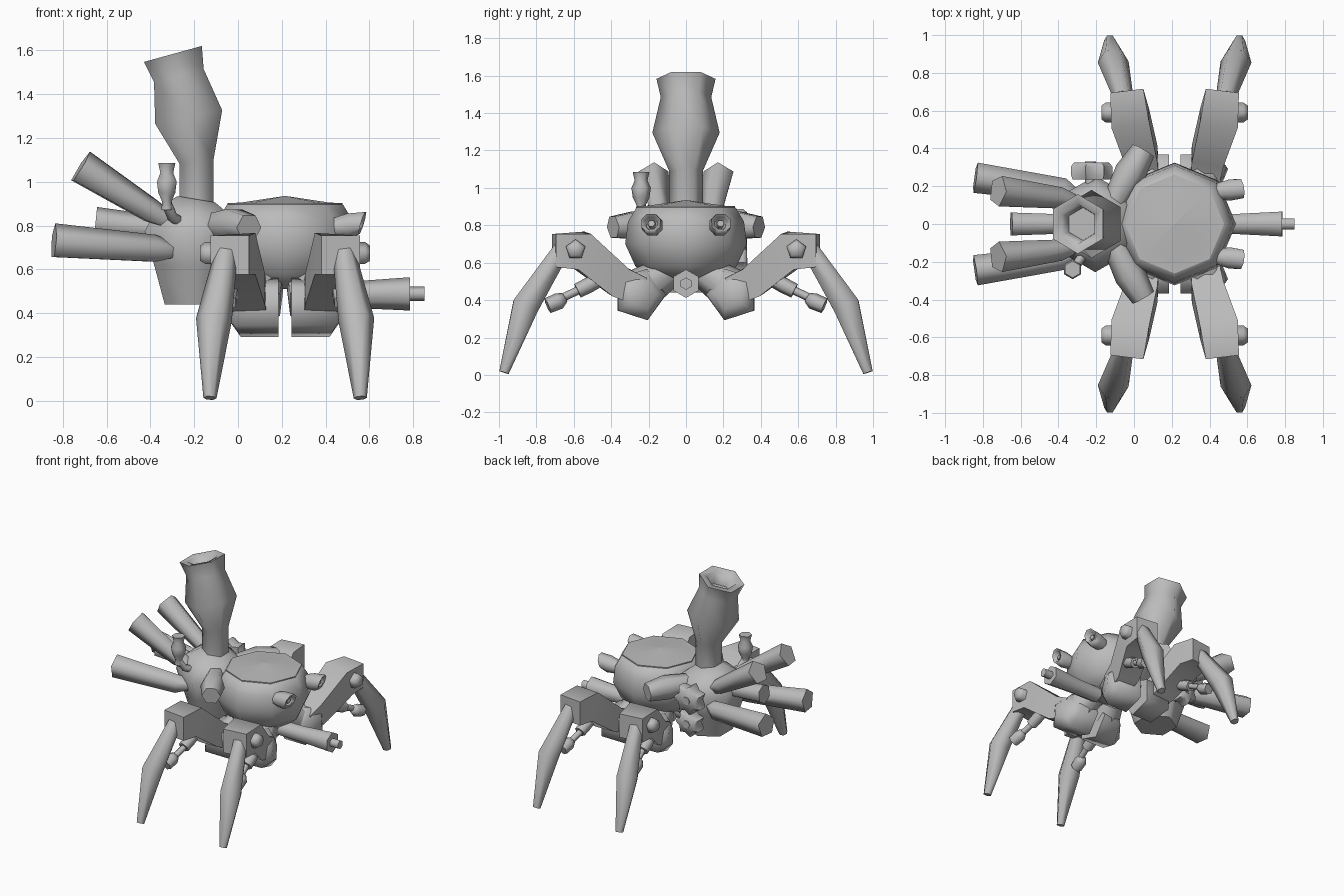
import bpy, bmesh
from math import pi, cos, sin, radians
from mathutils import Vector

cube = bpy.data.objects.get("Cube")
if cube:
    bpy.data.objects.remove(cube)

GREY = (0.5, 0.5, 0.5, 1)
metal = bpy.data.materials.new("plain grey metal")
metal.use_nodes = True
metal.diffuse_color = GREY
metal.node_tree.nodes["Principled BSDF"].inputs["Base Color"].default_value = GREY

parts = []
X, Y, Z = Vector((1, 0, 0)), Vector((0, 1, 0)), Vector((0, 0, 1))
MID = 0.215     # fore-aft centre of the head and legs


def tube(name, stations, sides=6, ref=Z, phase=0, hollow=0, star=1, fx=1, sy=1):
    """Loft rings along (x, y, z, radius) stations; optional bore, teeth and mirroring."""
    pts = [Vector(s[:3]) for s in stations]
    last = len(pts) - 1
    rings = []
    for i, p in enumerate(pts):
        t = Vector()
        if i > 0:
            t += (p - pts[i - 1]).normalized()
        if i < last:
            t += (pts[i + 1] - p).normalized()
        rings.append((p, t.normalized(), stations[i][3]))
    if hollow:
        p, t, r = rings[-1]
        rings += [(p - t * 0.006, t, r * 0.66), (p - t * hollow, t, r * 0.55)]
    bm = bmesh.new()
    loops = []
    for p, t, r in rings:
        u = t.cross(ref).normalized()
        v = u.cross(t)
        loop = []
        for k in range(sides):
            a = 2 * pi * k / sides + radians(phase)
            rad = r * (star if k % 2 else 1)
            co = p + (u * cos(a) + v * sin(a)) * rad
            loop.append(bm.verts.new((MID + fx * (co.x - MID), sy * co.y, co.z)))
        loops.append(loop)
    for a, b in zip(loops, loops[1:]):
        for k in range(sides):
            n = (k + 1) % sides
            bm.faces.new((a[k], a[n], b[n], b[k]))
    bm.faces.new(loops[0])
    bm.faces.new(loops[-1])
    bmesh.ops.recalc_face_normals(bm, faces=bm.faces)
    mesh = bpy.data.meshes.new(name)
    bm.to_mesh(mesh)
    bm.free()
    mesh.materials.append(metal)
    ob = bpy.data.objects.new(name, mesh)
    bpy.context.collection.objects.link(ob)
    parts.append(ob)
    return ob


# Octagonal head with a shallow peaked lid
tube("head", [(MID, 0, z, r) for z, r in (
    (0.51, 0.18), (0.58, 0.27), (0.70, 0.325), (0.82, 0.31), (0.895, 0.265))], sides=8, ref=Y)
tube("head_lid", [(MID, 0, z, r) for z, r in ((0.86, 0.262), (0.902, 0.262), (0.905, 0.2), (0.935, 0.002))],
     sides=8, ref=Y)

# Boiler behind the head
tube("boiler", [(-0.20, 0, 0.44, 0.155), (-0.20, 0, 0.62, 0.21), (-0.205, 0, 0.77, 0.255),
                (-0.20, 0, 0.86, 0.20), (-0.19, 0, 0.92, 0.10)], ref=Y, phase=30)

# Leaning chimney
tube("chimney", [(-0.19, 0, 0.85, 0.09), (-0.19, 0, 1.09, 0.09), (-0.225, 0, 1.295, 0.18),
                 (-0.27, 0, 1.485, 0.135), (-0.297, 0, 1.583, 0.158)],
     ref=Y, phase=30, hollow=0.10)

# Nose gun
tube("gun_barrel", [(0.35, 0, 0.485, 0.06), (0.55, 0, 0.485, 0.062), (0.785, 0, 0.488, 0.076)], phase=30)
tube("gun_muzzle", [(0.77, 0, 0.488, 0.033), (0.85, 0, 0.488, 0.033)], phase=30)

# Centre exhaust pipe
tube("exhaust_centre", [(-0.25, 0, 0.76, 0.06), (-0.40, 0, 0.79, 0.06), (-0.65, 0, 0.815, 0.07)], phase=30)

for side, s in (("left", 1), ("right", -1)):
    # Paired exhaust pipes
    tube("exhaust_low_" + side, [(-0.27, 0.12 * s, 0.685, 0.03), (-0.38, 0.18 * s, 0.69, 0.068),
                                 (-0.84, 0.245 * s, 0.725, 0.085)], sides=5, phase=90)
    tube("exhaust_high_" + side, [(-0.26, 0.10 * s, 0.79, 0.03), (-0.40, 0.14 * s, 0.865, 0.06),
                                  (-0.72, 0.175 * s, 1.065, 0.085)], sides=5, phase=90)
    # Side stub pipes
    tube("side_stub_" + side, [(-0.10, 0.12, 0.80, 0.065), (-0.02, 0.27, 0.80, 0.085),
                               (0.05, 0.39, 0.79, 0.065)], sy=s)
    # Tubular eyes with slanted brow and lens inside
    eye = tube("eye_" + side, [(0.43, 0.17, 0.79, 0.045), (0.51, 0.18, 0.80, 0.06),
                               (0.567, 0.188, 0.812, 0.055)], sides=8, hollow=0.04, phase=22.5, sy=s)
    for vert in eye.data.vertices:
        if vert.co.x > 0.53:
            vert.co.x += (vert.co.z - 0.81) * 0.5
    tube("eye_lens_" + side, [(0.50, 0.178, 0.80, 0.025), (0.55, 0.185, 0.81, 0.02)], sy=s)

# Gears on the rear flank
for name, z, r in (("gear_upper", 0.775, 0.115), ("gear_lower", 0.60, 0.10)):
    tube(name, [(-0.23, 0.235, z, r * 0.92), (-0.23, 0.26, z, r), (-0.23, 0.305, z, r),
                (-0.23, 0.325, z, r * 0.85)], sides=14, star=0.72)
    tube(name + "_axle", [(-0.23, 0.10, z, 0.03), (-0.23, 0.33, z, 0.03)])

# Steam whistle on a bent pipe
tube("whistle", [(-0.325, -0.24, z, r) for z, r in (
    (0.87, 0.028), (0.91, 0.025), (0.95, 0.045), (1.0, 0.052), (1.04, 0.034), (1.085, 0.045))],
    ref=Y, phase=30)
tube("whistle_pipe", [(-0.24, -0.12, 0.80, 0.025), (-0.30, -0.21, 0.84, 0.025),
                      (-0.325, -0.24, 0.90, 0.025)], ref=X)

# Four legs, mirrored fore-aft and side to side: stations, sides, reference axis, twist
LEG = {
    "hip": ([(0.245, 0.25, 0.43, 0.145), (0.42, 0.25, 0.43, 0.145), (0.465, 0.23, 0.435, 0.085)], 5, Z, 0),
    "hip_mount": ([(0.30, 0.10, 0.55, 0.09), (0.34, 0.25, 0.45, 0.12)], 6, X, 0),
    "thigh": ([(0.375, 0.25, 0.45, 0.11), (0.39, 0.36, 0.50, 0.12), (0.45, 0.56, 0.665, 0.143),
               (0.468, 0.705, 0.665, 0.125)], 4, X, 45),
    "knee_bolt": ([(0.45, 0.59, 0.67, 0.055), (0.58, 0.59, 0.67, 0.055), (0.603, 0.59, 0.67, 0.038)], 5, Z, 90),
    "shin": ([(0.485, 0.665, 0.67, 0.053), (0.54, 0.857, 0.37, 0.082),
              (0.558, 0.973, 0.013, 0.03)], 6, X, 30),
    "piston_sleeve": ([(0.46, 0.44, 0.52, 0.035), (0.47, 0.52, 0.48, 0.042), (0.475, 0.58, 0.45, 0.04)], 6, X, 0),
    "piston_arm": ([(0.47, 0.56, 0.46, 0.022), (0.50, 0.72, 0.385, 0.022)], 6, X, 0),
    "piston_end": ([(0.495, 0.65, 0.415, 0.028), (0.50, 0.68, 0.395, 0.045), (0.51, 0.74, 0.37, 0.042)], 6, X, 0),
}
for end, fx in (("front", 1), ("rear", -1)):
    for side, s in (("left", 1), ("right", -1)):
        for part, (stations, sides, ref, phase) in LEG.items():
            tube("_".join((end, side, part)), stations, sides, ref, phase, fx=fx, sy=s)

# Soft shading with crisp rims
bpy.ops.object.select_all(action='DESELECT')
for ob in parts:
    ob.select_set(True)
bpy.context.view_layer.objects.active = parts[0]
bpy.ops.object.shade_smooth_by_angle(angle=radians(74))
